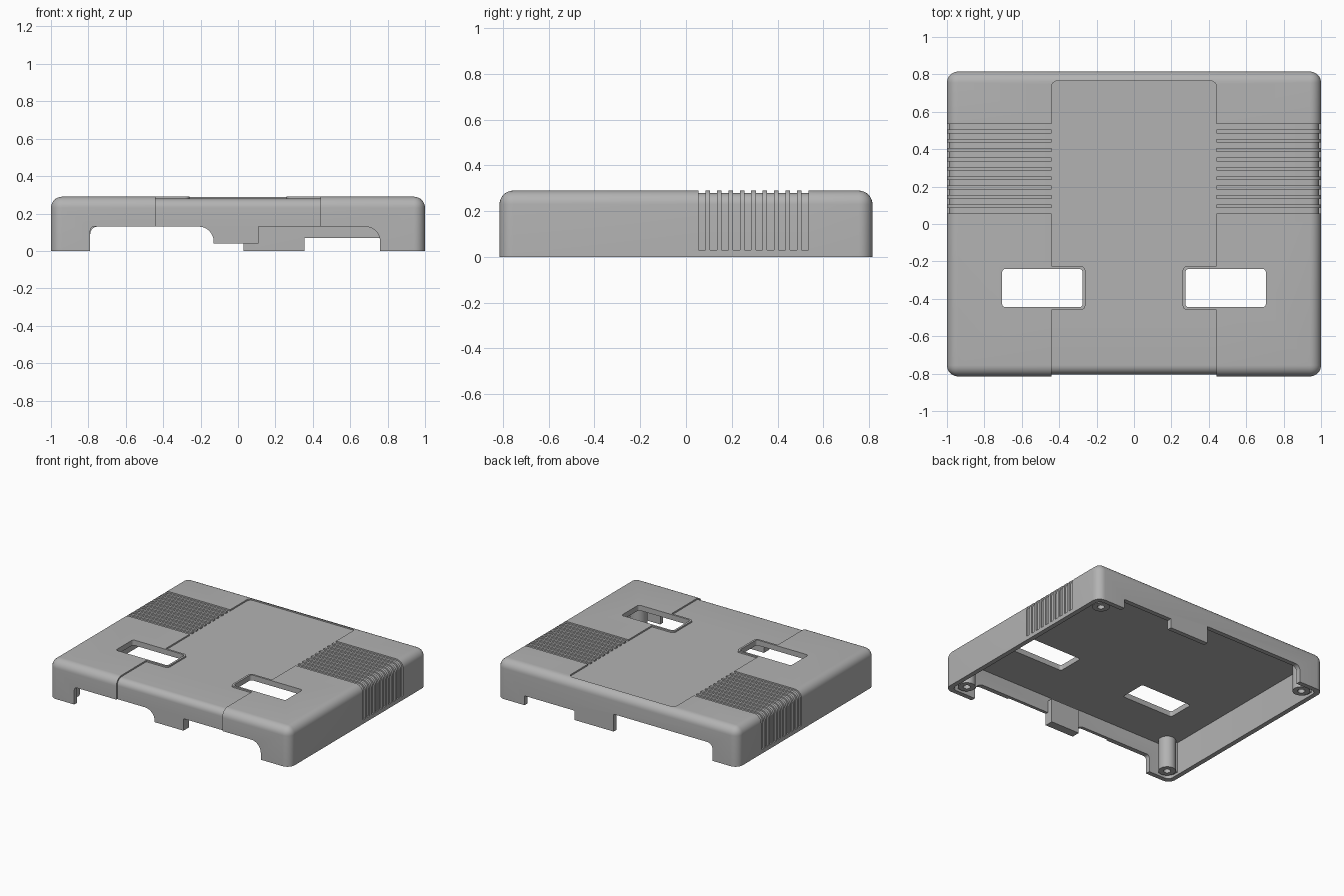
import bpy, bmesh
from math import sin, cos, radians
from mathutils import Vector

if "Cube" in bpy.data.objects:
    bpy.data.objects.remove(bpy.data.objects["Cube"])

grey = bpy.data.materials.new("mid grey plastic")
GREY = (0.45, 0.45, 0.45, 1)
grey.diffuse_color = GREY
grey.use_nodes = True
grey.node_tree.nodes["Principled BSDF"].inputs["Base Color"].default_value = GREY

HX, HY, TOP, R = 1.0, 0.815, 0.29, 0.06   # half sizes, height, edge radius
WALL, CEIL, DEPTH = 0.035, 0.25, 0.011    # wall, ceiling height, recess depth


def make(name, bm):
    bmesh.ops.recalc_face_normals(bm, faces=bm.faces)
    mesh = bpy.data.meshes.new(name)
    bm.to_mesh(mesh)
    bm.free()
    mesh.materials.append(grey)
    ob = bpy.data.objects.new(name, mesh)
    bpy.context.collection.objects.link(ob)
    return ob


def box(name, lo, hi, radius=0, round_top=False):
    """Box whose upright edges, and optionally top edges, are rounded."""
    bm = bmesh.new()
    bmesh.ops.create_cube(bm, size=1)
    lo, hi = Vector(lo), Vector(hi)
    for v in bm.verts:
        v.co = [lo[i] + (v.co[i] + 0.5) * (hi[i] - lo[i]) for i in range(3)]
    if radius:
        def chosen(e):
            a, b = (v.co.z for v in e.verts)
            return abs(a - b) > 1e-4 or (round_top and min(a, b) > hi.z - 1e-4)
        bmesh.ops.bevel(bm, geom=[e for e in bm.edges if chosen(e)], offset=radius,
                        segments=8, profile=0.5, affect='EDGES')
    return make(name, bm)


def prism(name, pts, axis, lo, hi):
    """Extrude a 2D outline along the given axis."""
    place = {'x': lambda a, b, t: (t, a, b), 'y': lambda a, b, t: (a, t, b),
             'z': lambda a, b, t: (a, b, t)}[axis]
    bm = bmesh.new()
    ends = [[bm.verts.new(place(a, b, t)) for a, b in pts] for t in (lo, hi)]
    for ring in ends:
        bm.faces.new(ring)
    n = len(pts)
    for i in range(n):
        j = (i + 1) % n
        bm.faces.new((ends[0][i], ends[0][j], ends[1][j], ends[1][i]))
    return make(name, bm)


def arc(cx, cy, r, start, end, n=8):
    angles = [radians(start + (end - start) * i / n) for i in range(n + 1)]
    return [(cx + r * cos(a), cy + r * sin(a)) for a in angles]


def mirrored(pts):
    return [(-a, b) for a, b in reversed(pts)]


def cut(target, tool):
    mod = target.modifiers.new("cut", 'BOOLEAN')
    mod.operation, mod.solver, mod.object = 'DIFFERENCE', 'EXACT', tool
    bpy.context.view_layer.objects.active = target
    bpy.ops.object.modifier_apply(modifier=mod.name)
    bpy.data.objects.remove(tool)


def smooth(ob):
    bpy.ops.object.select_all(action='DESELECT')
    ob.select_set(True)
    bpy.context.view_layer.objects.active = ob
    bpy.ops.object.shade_smooth_by_angle(angle=radians(30))


# Hollow cover: tall rounded box, trimmed flat underneath
cover = box("cover", (-HX, -HY, 0), (HX, HY, TOP), R, True)
cut(cover, box("cavity", (WALL - HX, WALL - HY, -0.2), (HX - WALL, HY - WALL, CEIL), 0.04))

# Connector openings in the front wall, leaving a short central tab
front = ([(-0.79, -0.1)] + arc(-0.77, 0.11, 0.02, 180, 90, 4)
         + arc(-0.21, 0.05, 0.08, 90, 0) + [(-0.13, 0.04), (0.11, 0.04), (0.11, 0.13)]
         + arc(0.68, 0.05, 0.08, 90, 0) + [(0.76, -0.1)])
cut(cover, prism("front_opening", front, 'y', -0.9, -0.7))

# Openings in the back wall, either side of a full-height tab
cut(cover, prism("back_slot", [(0.77, -0.1), (0.77, 0.07), (0.355, 0.07), (0.355, -0.1)],
                 'y', 0.7, 0.9))
back = [(0.03, -0.1), (0.03, 0.13)] + arc(-0.75, 0.09, 0.04, 90, 180) + [(-0.79, -0.1)]
cut(cover, prism("back_opening", back, 'y', 0.7, 0.9))

# Recessed centre panel that wraps over the front edge and around the windows
side = ([(0.44, -0.9), (0.44, -0.46)] + arc(0.285, -0.435, 0.025, 270, 180, 4)
        + arc(0.285, -0.25, 0.025, 180, 90, 4) + [(0.44, -0.225)]
        + arc(0.41, 0.735, 0.03, 0, 90, 4))
panel = prism("panel_recess", side + mirrored(side), 'z', -0.1, 0.4)
r = R - DEPTH
core = ([(1.2, -0.2), (1.2, TOP - DEPTH)]
        + arc(R - HY, TOP - R, r, 90, 180) + [(DEPTH - HY, -0.2)])
cut(panel, prism("panel_core", core, 'x', -0.6, 0.6))
cut(cover, panel)

# Grip grooves running over the top and down both sides
band = ([(0.44, TOP - DEPTH)] + arc(HX - R, TOP - R, r, 90, 0)
        + [(HX - DEPTH, 0.03), (1.1, 0.03), (1.1, 0.4), (0.44, 0.4)])
for outline in (band, mirrored(band)):
    for i in range(10):
        y = 0.055 + i * 0.05
        cut(cover, prism("groove", outline, 'y', y, y + 0.03))

# Windows through the top
for s in (-1, 1):
    x0, x1 = sorted((s * 0.275, s * 0.705))
    cut(cover, box("window", (x0, -0.445, 0.2), (x1, -0.24, 0.4), 0.018))
smooth(cover)

# Thickened inside face of the front tab
box("front_tab_backing", (-0.13, -0.79, 0.04), (0.11, -0.74, 0.22))

# Screw posts with webs into the corners
for sx, side_name in ((1, "left"), (-1, "right")):
    for sy, end_name in ((-1, "front"), (1, "back")):
        x, y = sx * 0.89, sy * 0.71
        label = end_name + "_" + side_name
        post = prism("screw_post_" + label, arc(x, y, 0.06, 0, 345, 23), 'z', 0.01, 0.26)
        cut(post, prism("screw_hole", arc(x, y, 0.025, 0, 337.5, 15), 'z', -0.1, 0.2))
        smooth(post)
        for i, (dx, dy) in enumerate(((0.085, 0), (0, 0.085))):
            a = Vector((x + sx * dx, y + sy * dy))
            b = Vector((x + sx * 0.04 * (dx > 0), y + sy * 0.04 * (dy > 0)))
            w = Vector((0.02 * (dy > 0), 0.02 * (dx > 0)))
            lo = [min(a[k], b[k]) - w[k] for k in (0, 1)]
            hi = [max(a[k], b[k]) + w[k] for k in (0, 1)]
            box("post_web_%s_%d" % (label, i + 1), lo + [0.02], hi + [0.26])
